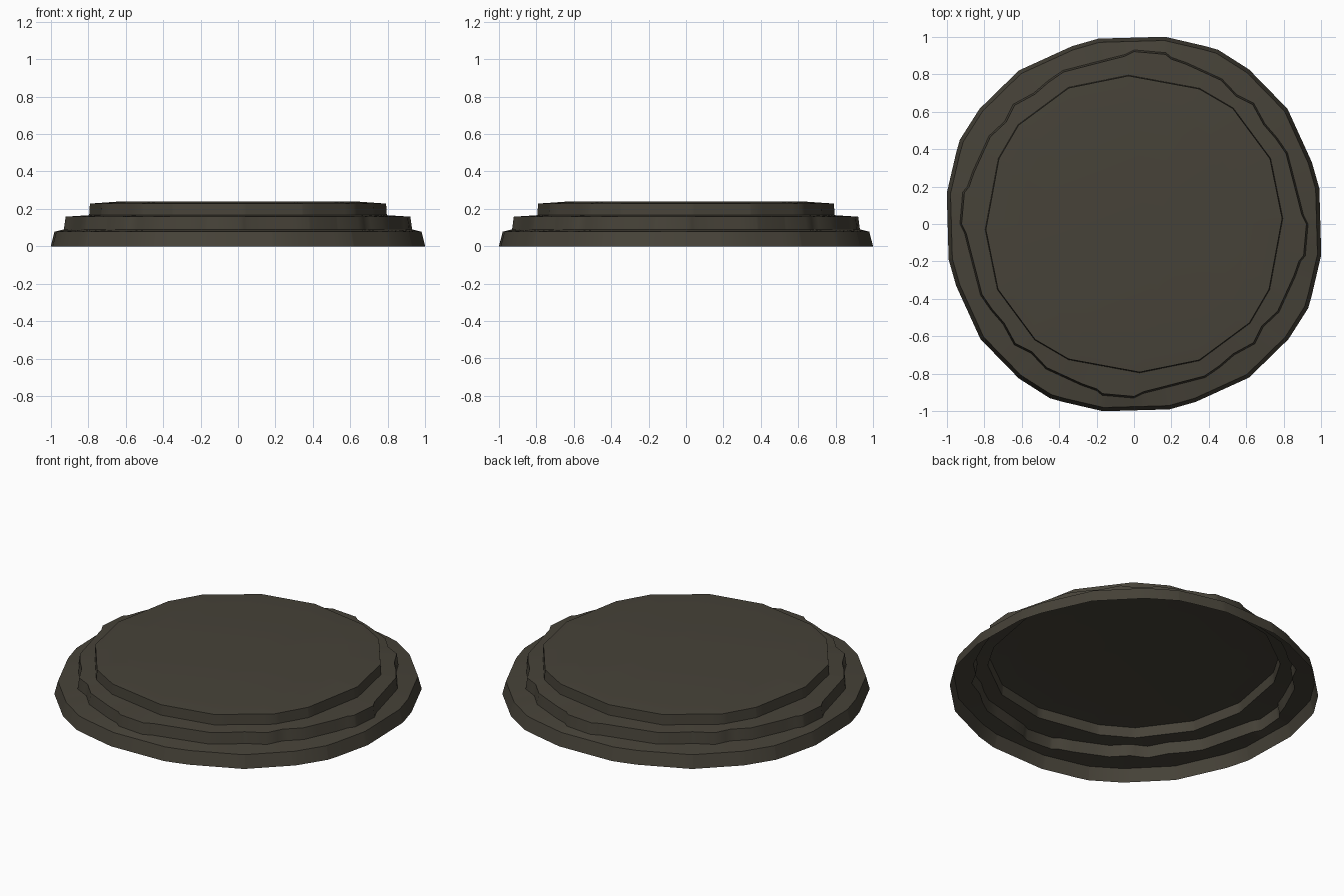
import bpy, bmesh, math

if "Cube" in bpy.data.objects:
    bpy.data.objects.remove(bpy.data.objects["Cube"])

# Quarter outlines of the worn stone tiers (repeated four times around the centre)
OUTER = [(0.165, 1.0), (0.38, 0.95), (0.45, 0.93), (0.615, 0.825), (0.82, 0.615), (0.95, 0.33), (0.99, 0.19)]
MIDDLE = [(0.0, 0.93), (0.17, 0.915), (0.2, 0.89), (0.28, 0.862), (0.47, 0.775), (0.55, 0.69), (0.64, 0.645),
          (0.70, 0.535), (0.765, 0.46), (0.82, 0.38), (0.877, 0.16), (0.905, 0.05)]
UPPER = [(-0.03, 0.795), (0.35, 0.725), (0.53, 0.62), (0.73, 0.35)]


def full_loop(quarter):
    pts = []
    for k in range(4):
        for x, y in quarter:
            for _ in range(k):
                x, y = y, -x
            pts.append((x, y))
    return pts


def angle(p):
    return math.atan2(p[1], p[0]) % math.tau


def radius_at(loop, a):
    """Distance from the centre to the outline in direction a."""
    dx, dy = math.cos(a), math.sin(a)
    best = 0
    for (x1, y1), (x2, y2) in zip(loop, loop[1:] + loop[:1]):
        ex, ey = x2 - x1, y2 - y1
        den = dx * ey - dy * ex
        if abs(den) < 1e-9:
            continue
        t = (x1 * ey - y1 * ex) / den
        u = (x1 * dy - y1 * dx) / den
        if t > 0 and -1e-6 <= u <= 1 + 1e-6:
            best = max(best, t)
    return best


outer, middle, upper = map(full_loop, (OUTER, MIDDLE, UPPER))
angles = sorted({round(angle(p), 4) for p in outer + middle + upper})

stone = bpy.data.materials.new("dark_stone")
stone.diffuse_color = (0.062, 0.055, 0.040, 1)
stone.use_nodes = True
stone.node_tree.nodes["Principled BSDF"].inputs["Base Color"].default_value = stone.diffuse_color


def make_tier(name, rings, cap=False):
    """Open shell through rings of (outline, scale, height)."""
    bm = bmesh.new()
    rows = []
    for loop, s, z in rings:
        rows.append([bm.verts.new((math.cos(a) * radius_at(loop, a) * s,
                                   math.sin(a) * radius_at(loop, a) * s, z)) for a in angles])
    n = len(angles)
    for lo, hi in zip(rows, rows[1:]):
        for i in range(n):
            j = (i + 1) % n
            bm.faces.new((lo[i], lo[j], hi[j], hi[i]))
    if cap:
        bm.faces.new(rows[-1])
    me = bpy.data.meshes.new(name)
    bm.to_mesh(me)
    bm.free()
    me.materials.append(stone)
    ob = bpy.data.objects.new(name, me)
    bpy.context.collection.objects.link(ob)
    bpy.ops.object.select_all(action='DESELECT')
    ob.select_set(True)
    bpy.context.view_layer.objects.active = ob
    bpy.ops.object.shade_smooth_by_angle(angle=math.radians(40))


# Three hollow steps: wall, then ledge reaching the foot of the next wall
make_tier("bottom_step", [(outer, 1, 0), (outer, 0.98, 0.078), (middle, 1, 0.09)])
make_tier("middle_step", [(middle, 1, 0.09), (middle, 0.99, 0.158), (upper, 1, 0.166)])
make_tier("top_step", [(upper, 1, 0.166), (upper, 0.995, 0.228), (upper, 0.78, 0.24)], cap=True)
